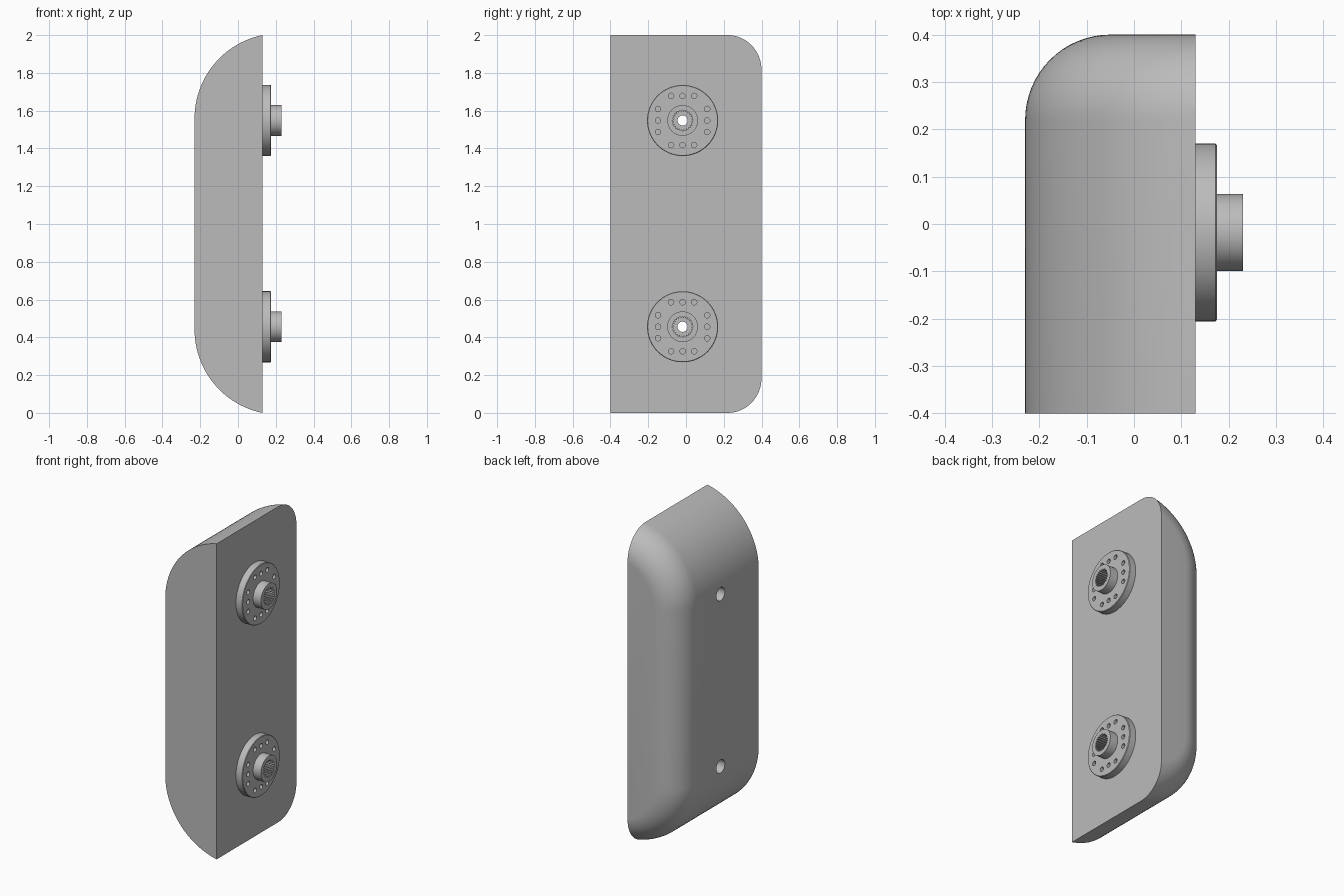
import bpy, bmesh, math
from mathutils import Matrix

if "Cube" in bpy.data.objects:
    bpy.data.objects.remove(bpy.data.objects["Cube"], do_unlink=True)

mat = bpy.data.materials.new("grey")
mat.use_nodes = True
GREY = (0.5, 0.5, 0.5, 1.0)
mat.diffuse_color = GREY
mat.node_tree.nodes["Principled BSDF"].inputs["Base Color"].default_value = GREY

HUB_Y = -0.018
HUBS = {"upper": 1.548, "lower": 0.456}
FACE_X = 0.13


def make_object(name, bm):
    bmesh.ops.recalc_face_normals(bm, faces=bm.faces)
    mesh = bpy.data.meshes.new(name)
    bm.to_mesh(mesh)
    bm.free()
    mesh.materials.append(mat)
    obj = bpy.data.objects.new(name, mesh)
    bpy.context.collection.objects.link(obj)
    return obj


def add_cylinder(bm, x0, x1, y, z, radius, sides=48):
    """Closed cylinder lying along x."""
    place = Matrix.Translation(((x0 + x1) / 2, y, z)) @ Matrix.Rotation(math.pi / 2, 4, "Y")
    bmesh.ops.create_cone(bm, cap_ends=True, segments=sides, radius1=radius,
                          radius2=radius, depth=x1 - x0, matrix=place)


def add_loft(bm, rings):
    """Skin a list of equal-length closed rings and cap both ends."""
    loops = [[bm.verts.new(p) for p in ring] for ring in rings]
    n = len(loops[0])
    for a, b in zip(loops, loops[1:]):
        for i in range(n):
            j = (i + 1) % n
            bm.faces.new((a[i], a[j], b[j], b[i]))
    bm.faces.new(loops[0])
    bm.faces.new(loops[-1])


def cut(obj, bm):
    """Subtract the closed shapes in bm from obj and discard the cutter."""
    cutter = make_object("cutter", bm)
    cutter.hide_render = True
    mod = obj.modifiers.new("cut", "BOOLEAN")
    mod.operation, mod.solver, mod.object = "DIFFERENCE", "EXACT", cutter
    graph = bpy.context.evaluated_depsgraph_get()
    mesh = bpy.data.meshes.new_from_object(obj.evaluated_get(graph))
    obj.modifiers.clear()
    obj.data = mesh
    bpy.data.objects.remove(cutter, do_unlink=True)


def smooth(obj):
    obj.data.shade_smooth()
    obj.data.set_sharp_from_angle(angle=math.radians(30))


# Body: rounded profile swept along y, with a fillet round the back edge
R, FILLET, ARC_Z, STEPS = 0.449, 0.18, 1.56, 24
ARC_X = -0.23 + R


def body_ring(y, inset):
    r = R - inset
    start = math.acos((FACE_X - ARC_X) / r)
    top = []
    for i in range(STEPS + 1):
        a = start + (math.pi - start) * i / STEPS
        top.append((ARC_X + r * math.cos(a), y, ARC_Z + r * math.sin(a)))
    return top + [(x, y, 2 - z) for x, y, z in reversed(top)]


rings = [body_ring(-0.4, 0)]
for i in range(17):
    t = math.pi / 2 * i / 16
    rings.append(body_ring(0.4 - FILLET + FILLET * math.sin(t), FILLET * (1 - math.cos(t))))
bm = bmesh.new()
add_loft(bm, rings)
body = make_object("body", bm)

# Stepped bolt holes through the body
for radius, x0, x1 in ((0.027, -0.3, 0.3), (0.042, -0.3, 0.05)):
    bm = bmesh.new()
    for z in HUBS.values():
        add_cylinder(bm, x0, x1, HUB_Y, z, radius)
    cut(body, bm)
smooth(body)


# Hubs: flange and collar turned as one piece, with a splined bore
def circle(x, z, radius, sides=64):
    return [(x, HUB_Y + radius * math.cos(2 * math.pi * i / sides),
             z + radius * math.sin(2 * math.pi * i / sides)) for i in range(sides)]


def spline_ring(x, z, teeth=24):
    ring = []
    for i in range(teeth * 4):
        a = 2 * math.pi * i / (teeth * 4)
        r = 0.055 if i % 4 < 2 else 0.047
        ring.append((x, HUB_Y + r * math.cos(a), z + r * math.sin(a)))
    return ring


for name, z in HUBS.items():
    bm = bmesh.new()
    add_loft(bm, [circle(x, z, r) for x, r in
                  ((FACE_X, 0.188), (0.172, 0.188), (0.175, 0.185), (0.175, 0.081), (0.23, 0.081))])
    hub = make_object(name + "_hub", bm)

    # Splined bore, then the bolt hole behind it
    bm = bmesh.new()
    add_loft(bm, [spline_ring(0.14, z), spline_ring(0.3, z)])
    cut(hub, bm)
    bm = bmesh.new()
    add_cylinder(bm, 0.1, 0.2, HUB_Y, z, 0.027)
    cut(hub, bm)

    # Three small holes on each of the four sides of the flange
    bm = bmesh.new()
    for side in (-0.13, 0.13):
        for step in (-0.061, 0, 0.061):
            add_cylinder(bm, 0.135, 0.2, HUB_Y + side, z + step, 0.0145, 20)
            add_cylinder(bm, 0.135, 0.2, HUB_Y + step, z + side, 0.0145, 20)
    cut(hub, bm)
    smooth(hub)
